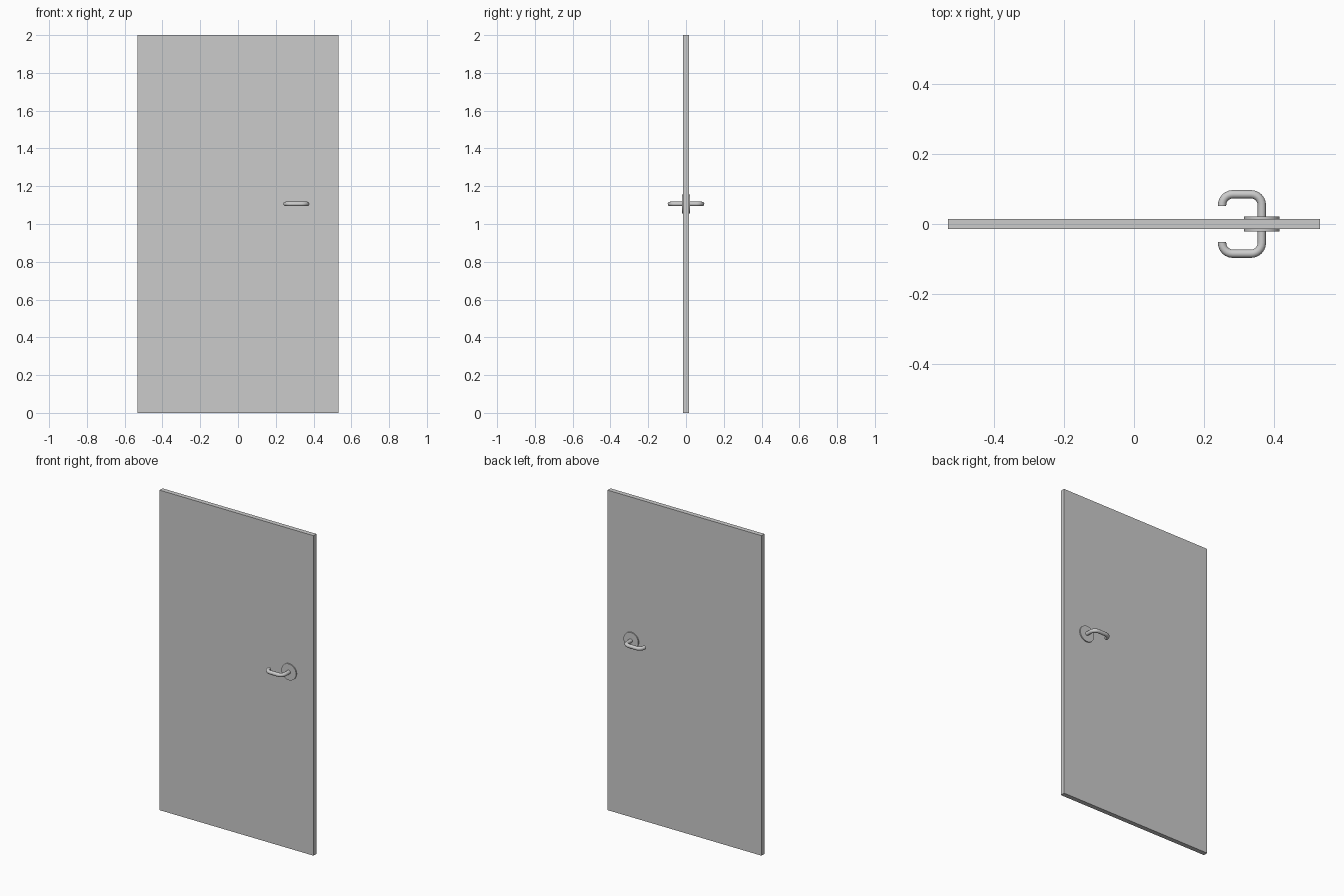
import bpy, math
from mathutils import Vector

if "Cube" in bpy.data.objects:
    bpy.data.objects.remove(bpy.data.objects["Cube"])

HX, HZ = 0.366, 1.106      # handle axis position
HALF_T = 0.0147            # half thickness of the door leaf

# Door leaf
bpy.ops.mesh.primitive_cube_add(size=1, location=(0, 0, 1))
door = bpy.context.object
door.name = "door_leaf"
door.scale = (1.064, HALF_T * 2, 2)


def arc(cx, cy, r, a0, a1, n=6):
    return [(cx + r * math.cos(math.radians(a0 + (a1 - a0) * i / n)),
             cy + r * math.sin(math.radians(a0 + (a1 - a0) * i / n))) for i in range(n + 1)]


def lever(name, side):
    # Stem, rounded corner, grip, rounded return towards the door
    bar_y, end_x, r = 0.085, 0.252, 0.031
    path = [(HX, 0.0)]
    path += arc(HX - r, bar_y - r, r, 0, 90)
    path += arc(end_x + r, bar_y - r, r, 90, 180)
    path += [(end_x, 0.051)]
    curve = bpy.data.curves.new(name, 'CURVE')
    curve.dimensions = '3D'
    curve.bevel_depth = 0.012
    curve.bevel_resolution = 4
    curve.use_fill_caps = True
    spline = curve.splines.new('POLY')
    spline.points.add(len(path) - 1)
    for p, (x, y) in zip(spline.points, path):
        p.co = (x, y * side, HZ, 1)
    obj = bpy.data.objects.new(name, curve)
    bpy.context.collection.objects.link(obj)
    bpy.ops.object.select_all(action='DESELECT')
    obj.select_set(True)
    bpy.context.view_layer.objects.active = obj
    bpy.ops.object.convert(target='MESH')
    bpy.ops.object.shade_smooth_by_angle(angle=math.radians(40))


def rosette(name, side):
    # Round plate standing slightly proud of the door
    bpy.ops.mesh.primitive_cylinder_add(vertices=32, radius=0.051, depth=0.014,
                                        location=(HX, side * HALF_T, HZ),
                                        rotation=(math.pi / 2, 0, 0))
    bpy.context.object.name = name
    bpy.ops.object.shade_smooth_by_angle(angle=math.radians(40))


for label, side in (("front", -1), ("back", 1)):
    lever(label + "_handle", side)
    rosette(label + "_rosette", side)
